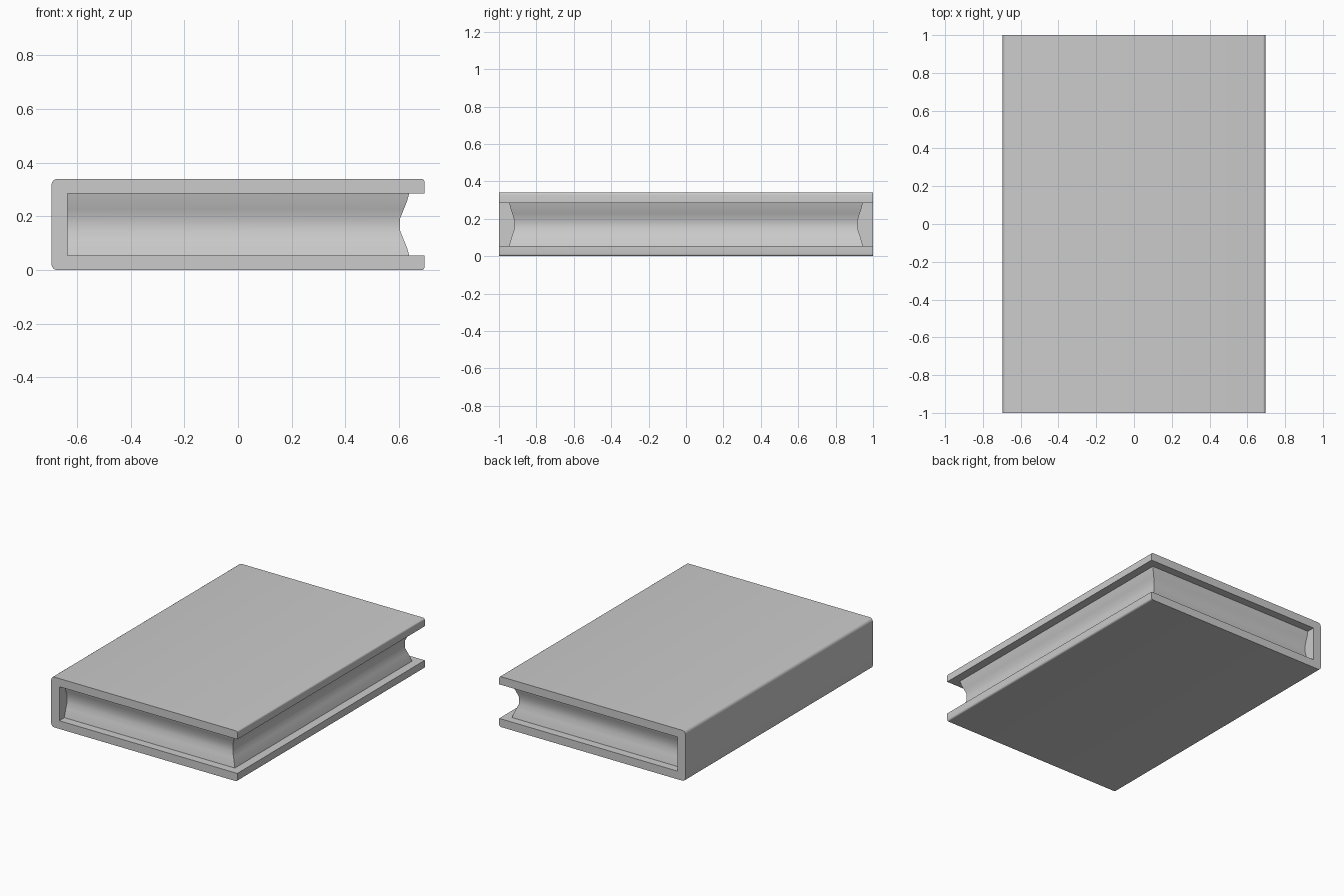
import bpy, bmesh, math

cube = bpy.data.objects.get("Cube")
if cube:
    bpy.data.objects.remove(cube, do_unlink=True)

W, D, H = 0.695, 1.0, 0.34      # half width, half depth, height
T = 0.055                       # board thickness
SPINE = -0.635                  # inner face of the spine

grey = bpy.data.materials.new("light grey")
grey.use_nodes = True
color = (0.6, 0.6, 0.6, 1)
grey.diffuse_color = color
grey.node_tree.nodes["Principled BSDF"].inputs["Base Color"].default_value = color


def finish(name, bm, angle):
    bmesh.ops.recalc_face_normals(bm, faces=bm.faces)
    mesh = bpy.data.meshes.new(name)
    bm.to_mesh(mesh)
    bm.free()
    mesh.materials.append(grey)
    obj = bpy.data.objects.new(name, mesh)
    bpy.context.collection.objects.link(obj)
    bpy.ops.object.select_all(action="DESELECT")
    obj.select_set(True)
    bpy.context.view_layer.objects.active = obj
    bpy.ops.object.shade_smooth_by_angle(angle=math.radians(angle))
    return obj


def corner(cx, cz, r, start, steps=4):
    """Quarter circle of profile points, going counter-clockwise."""
    angles = [start + i / steps * math.pi / 2 for i in range(steps + 1)]
    return [(cx + r * math.cos(a), cz + r * math.sin(a)) for a in angles]


# Cover: one C-shaped profile, rounded outside, run along the depth
R, E = 0.022, 0.012
outline = [(W, T), (SPINE, T), (SPINE, H - T), (W, H - T)]
outline += corner(W - E, H - E, E, 0)
outline += corner(-W + R, H - R, R, math.pi / 2)
outline += corner(-W + R, R, R, math.pi)
outline += corner(W - E, E, E, 1.5 * math.pi)
bm = bmesh.new()
face = bm.faces.new([bm.verts.new((x, -D, z)) for x, z in outline])
run = bmesh.ops.extrude_face_region(bm, geom=[face])
moved = [v for v in run["geom"] if isinstance(v, bmesh.types.BMVert)]
bmesh.ops.translate(bm, verts=moved, vec=(0, 2 * D, 0))
finish("cover", bm, 35)

# Page block: stacked rings that hollow inwards on the three open sides
hollow = [(0, 0), (0.12, 0.008), (0.25, 0.02), (0.4, 0.034),
          (0.6, 0.034), (0.75, 0.02), (0.88, 0.008), (1, 0)]
bm = bmesh.new()
rings = []
for t, inset in hollow:
    z = T + t * (H - 2 * T)
    x, y = 0.638 - inset, 0.945 - inset * 0.8
    rings.append([bm.verts.new(p) for p in
                  ((SPINE, -y, z), (x, -y, z), (x, y, z), (SPINE, y, z))])
for low, high in zip(rings, rings[1:]):
    for i in range(4):
        j = (i + 1) % 4
        bm.faces.new((low[i], low[j], high[j], high[i]))
bm.faces.new(rings[0])
bm.faces.new(rings[-1])
finish("page_block", bm, 40)
